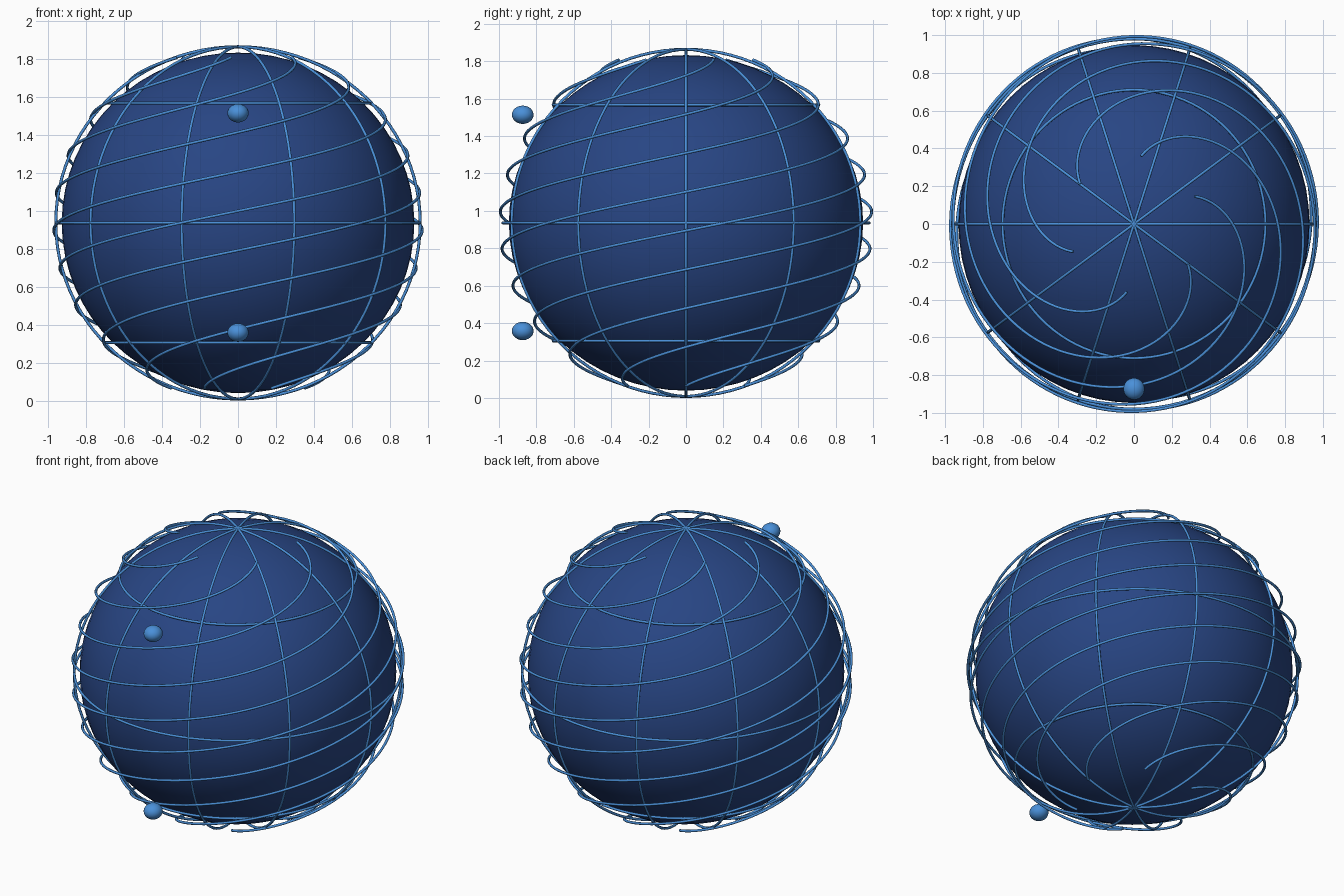
import bpy
from math import sin, cos, pi, radians, sqrt
from mathutils import Vector

cube = bpy.data.objects.get("Cube")
if cube:
    bpy.data.objects.remove(cube, do_unlink=True)

CENTRE = Vector((0, 0, 0.936))
CAGE = Vector((0.96, 0.98, 0.928))      # half axes of the straight wires
COIL = Vector((0.972, 0.995, 0.935))    # half axes of the spiral wires
WIRE = 0.008


def material(name, colour):
    mat = bpy.data.materials.new(name)
    mat.use_nodes = True
    mat.diffuse_color = (*colour, 1)
    mat.node_tree.nodes["Principled BSDF"].inputs["Base Color"].default_value = (*colour, 1)
    return mat


navy = material("navy blue", (0.021, 0.06, 0.23))
sky = material("sky blue", (0.068, 0.279, 0.694))


def ball(name, centre, half_axes, mat, segments, rings):
    bpy.ops.mesh.primitive_uv_sphere_add(segments=segments, ring_count=rings, location=centre)
    obj = bpy.context.object
    obj.name = name
    obj.scale = half_axes
    obj.data.materials.append(mat)
    bpy.ops.object.shade_smooth()
    return obj


def wire(name, unit_points, half_axes, closed):
    """Round wire through points of a unit sphere stretched to the half axes."""
    curve = bpy.data.curves.new(name, "CURVE")
    curve.dimensions = "3D"
    curve.bevel_depth = WIRE
    curve.bevel_resolution = 2
    curve.use_fill_caps = True
    spline = curve.splines.new("POLY")
    spline.points.add(len(unit_points) - 1)
    for point, p in zip(spline.points, unit_points):
        point.co = (*(CENTRE + Vector(p) * half_axes), 1)
    spline.use_cyclic_u = closed
    curve.materials.append(sky)
    obj = bpy.data.objects.new(name, curve)
    bpy.context.collection.objects.link(obj)
    bpy.ops.object.select_all(action="DESELECT")
    obj.select_set(True)
    bpy.context.view_layer.objects.active = obj
    bpy.ops.object.convert(target="MESH")
    bpy.ops.object.shade_smooth_by_angle(angle=radians(60))


# Solid core
ball("core", CENTRE, (0.929, 0.947, 0.897), navy, 64, 32)

# Five full meridian hoops
STEPS = 96
turn = [2 * pi * i / STEPS for i in range(STEPS)]
for k in range(5):
    a = pi * k / 5
    wire(f"meridian_{k + 1}", [(cos(t) * cos(a), cos(t) * sin(a), sin(t)) for t in turn], CAGE, True)

# Equator and the two parallels
for name, radius, height in (("equator", 1, 0), ("upper_parallel", 0.725, 0.68),
                             ("lower_parallel", 0.725, -0.68)):
    wire(name, [(radius * cos(t), radius * sin(t), height) for t in turn], CAGE, True)

# Six spiral wires sinking evenly while turning clockwise
TOP = 0.932
for k in range(6):
    points = []
    for i in range(161):
        f = i / 160
        z = TOP * (1 - 2 * f)
        a = radians(24 + 60 * k - 504 * f)
        r = sqrt(1 - z * z)
        points.append((r * cos(a), r * sin(a), z))
    wire(f"spiral_{k + 1}", points, COIL, False)

# Two small beads floating at the front
for name, side in (("upper_bead", 1), ("lower_bead", -1)):
    ball(name, CENTRE + Vector((0, -0.873, side * 0.578)), (0.056, 0.058, 0.049), sky, 24, 12)
